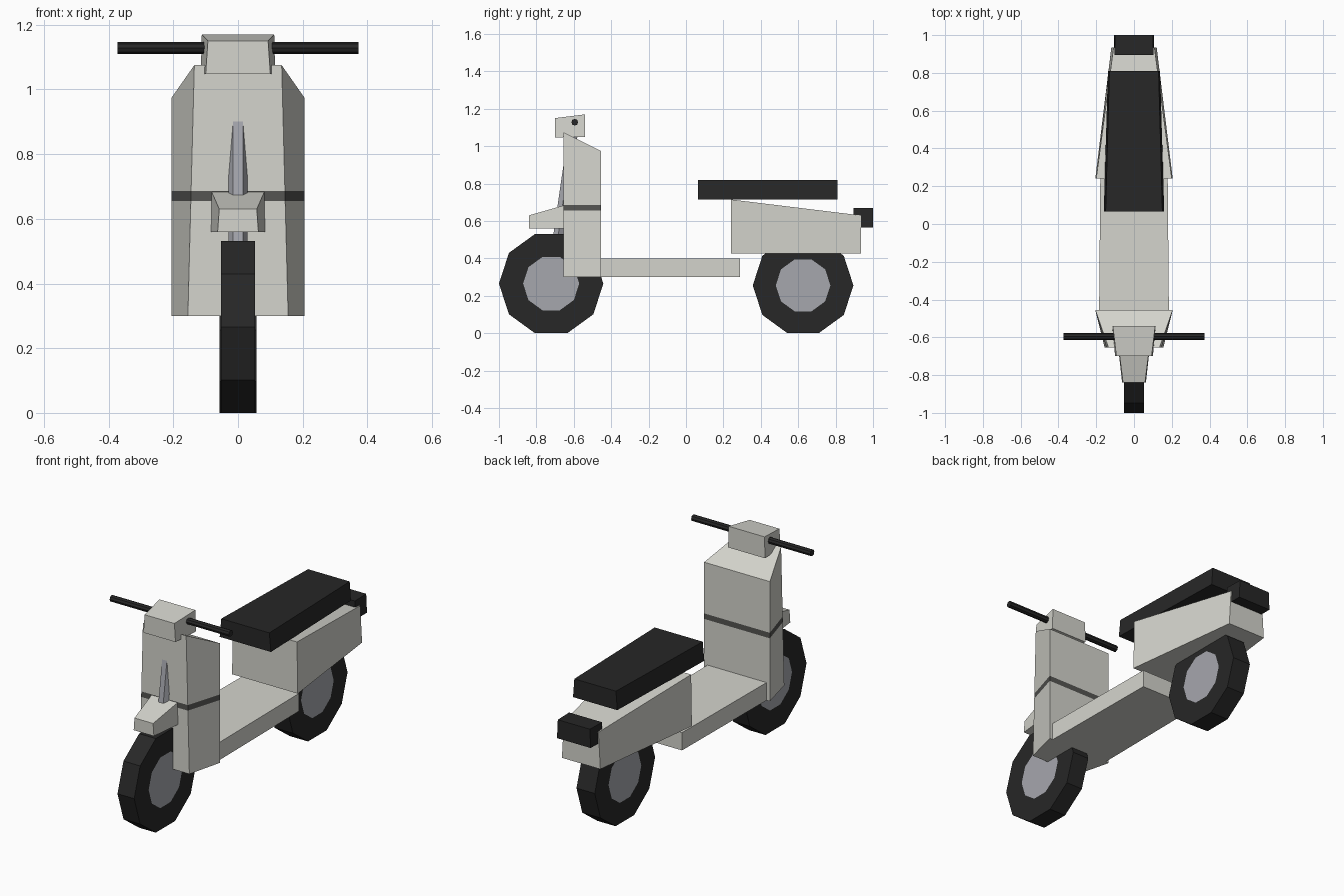
import bpy, bmesh
from math import cos, sin, pi
from mathutils import Vector

cube = bpy.data.objects.get("Cube")
if cube:
    bpy.data.objects.remove(cube, do_unlink=True)


def material(name, color):
    m = bpy.data.materials.new(name)
    m.use_nodes = True
    m.diffuse_color = (*color, 1)
    m.node_tree.nodes["Principled BSDF"].inputs["Base Color"].default_value = (*color, 1)
    return m


paint = material("pale grey paint", (0.66, 0.66, 0.61))
black = material("black rubber", (0.02, 0.02, 0.02))
metal = material("blue grey metal", (0.38, 0.385, 0.42))
trim = material("dark grey trim", (0.09, 0.09, 0.085))


def finish(name, bm, *mats):
    bmesh.ops.recalc_face_normals(bm, faces=bm.faces)
    mesh = bpy.data.meshes.new(name)
    bm.to_mesh(mesh)
    bm.free()
    for m in mats:
        mesh.materials.append(m)
    obj = bpy.data.objects.new(name, mesh)
    bpy.context.collection.objects.link(obj)
    return obj


def tapered_box(front, back):
    """Each end is (y, bottom z, top z, bottom half width, top half width)."""
    bm = bmesh.new()
    rings = []
    for y, low, high, wl, wh in (front, back):
        rings.append([bm.verts.new(p) for p in
                      ((-wl, y, low), (wl, y, low), (wh, y, high), (-wh, y, high))])
        bm.faces.new(rings[-1])
    for i in range(4):
        j = (i + 1) % 4
        bm.faces.new((rings[0][i], rings[0][j], rings[1][j], rings[1][i]))
    return bm


def prism(start, end, radius, sides, across):
    """Straight bar between two points, with a corner in the across direction."""
    start, end, u = Vector(start), Vector(end), Vector(across)
    v = (end - start).normalized().cross(u)
    bm = bmesh.new()
    rings = []
    for centre in (start, end):
        rings.append([bm.verts.new(centre + radius * (u * cos(2 * pi * i / sides)
                                                      + v * sin(2 * pi * i / sides)))
                      for i in range(sides)])
        bm.faces.new(rings[-1])
    for i in range(sides):
        j = (i + 1) % sides
        bm.faces.new((rings[0][i], rings[0][j], rings[1][j], rings[1][i]))
    return bm


def wheel(name, y, radius, hub_radius, half_width):
    z = radius * cos(pi / 10)
    bm = prism((-half_width, y, z), (half_width, y, z), radius, 10, (0, 1, 0))
    bmesh.ops.recalc_face_normals(bm, faces=bm.faces)
    discs = [f for f in bm.faces if len(f.verts) == 10]
    bmesh.ops.inset_region(bm, faces=discs, use_even_offset=True,
                           thickness=(radius - hub_radius) * cos(pi / 10))
    for f in bm.faces:
        f.material_index = int(len(f.verts) == 10)
    finish(name, bm, black, metal)


# Wheels
wheel("front_wheel", -0.721, 0.279, 0.15, 0.052)
wheel("rear_wheel", 0.626, 0.269, 0.146, 0.057)

# Leg shield with a stripe running all the way round
shield = tapered_box((-0.655, 0.3, 1.075, 0.155, 0.135), (-0.455, 0.3, 0.975, 0.205, 0.205))
low, high = 0.655, 0.686
for z in (low, high):
    bmesh.ops.bisect_plane(shield, geom=shield.verts[:] + shield.edges[:] + shield.faces[:],
                           plane_co=(0, 0, z), plane_no=(0, 0, 1))
for f in shield.faces:
    f.material_index = int(low < f.calc_center_median().z < high)
finish("leg_shield", shield, paint, trim)

# Painted body parts
finish("floorboard", tapered_box((-0.5, 0.3, 0.4, 0.185, 0.185),
                                 (0.29, 0.3, 0.4, 0.178, 0.178)), paint)
finish("rear_body", tapered_box((0.24, 0.425, 0.715, 0.205, 0.2),
                                (0.935, 0.425, 0.63, 0.12, 0.108)), paint)
finish("front_mudguard", tapered_box((-0.84, 0.56, 0.63, 0.063, 0.058),
                                     (-0.64, 0.56, 0.687, 0.085, 0.083)), paint)
finish("headset", tapered_box((-0.7, 1.047, 1.15, 0.1, 0.093),
                              (-0.54, 1.05, 1.17, 0.115, 0.112)), paint)

# Black fittings
finish("seat", tapered_box((0.065, 0.715, 0.82, 0.16, 0.15),
                           (0.81, 0.715, 0.82, 0.138, 0.13)), black)
finish("tail_light", tapered_box((0.895, 0.565, 0.67, 0.105, 0.103),
                                 (1.0, 0.565, 0.67, 0.105, 0.1)), black)
finish("handlebar", prism((-0.372, -0.595, 1.128), (0.372, -0.595, 1.128),
                          0.018, 8, (0, 1, 0)), black)

# Raked steering column from the axle up to the headset
finish("steering_column", prism((0, -0.72, 0.27), (0, -0.6, 1.1), 0.03, 6, (1, 0, 0)), metal)
